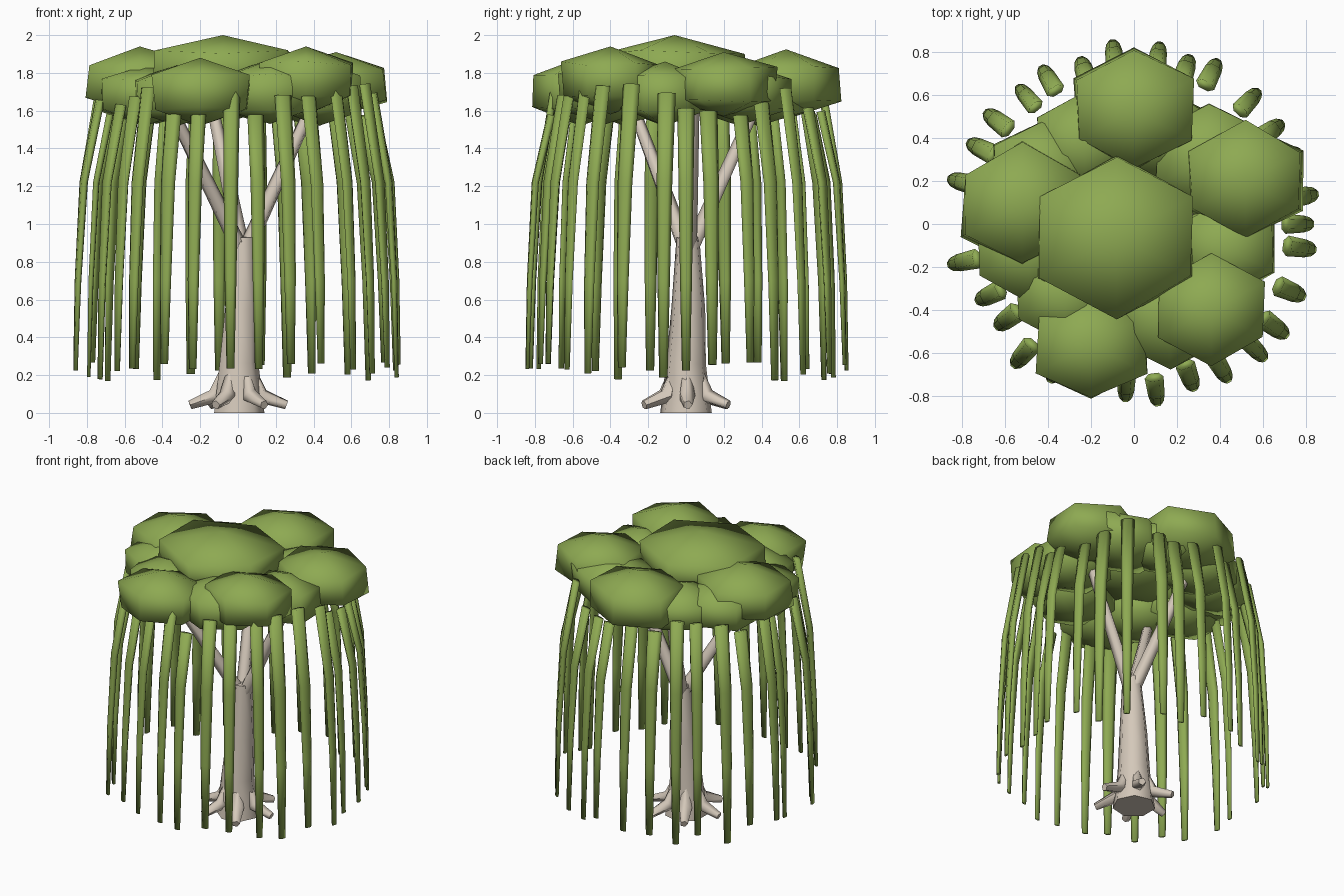
import bpy, bmesh, math, random
from mathutils import Vector

if "Cube" in bpy.data.objects:
    bpy.data.objects.remove(bpy.data.objects["Cube"])

random.seed(4)


def material(name, rgb):
    m = bpy.data.materials.new(name)
    m.diffuse_color = (*rgb, 1)
    m.use_nodes = True
    m.node_tree.nodes["Principled BSDF"].inputs["Base Color"].default_value = m.diffuse_color
    return m


LEAF = material("leaf green", (0.27, 0.40, 0.085))
BARK = material("pale bark", (0.66, 0.58, 0.49))


def finish(name, bm, mat, angle):
    bmesh.ops.recalc_face_normals(bm, faces=bm.faces)
    me = bpy.data.meshes.new(name)
    bm.to_mesh(me)
    bm.free()
    me.materials.append(mat)
    ob = bpy.data.objects.new(name, me)
    bpy.context.collection.objects.link(ob)
    bpy.ops.object.select_all(action='DESELECT')
    ob.select_set(True)
    bpy.context.view_layer.objects.active = ob
    bpy.ops.object.shade_smooth_by_angle(angle=math.radians(angle))
    return ob


def tube(name, pts, radii, sides, mat, side, flat=1.0, angle=75):
    """Tapered tube; 'side' is the wide axis, 'flat' squashes the other axis."""
    bm = bmesh.new()
    pts = [Vector(p) for p in pts]
    rings = []
    for i, (p, r) in enumerate(zip(pts, radii)):
        t = (pts[min(i + 1, len(pts) - 1)] - pts[max(i - 1, 0)]).normalized()
        u = side.normalized()
        v = u.cross(t).normalized()
        rings.append([bm.verts.new(p + u * r * math.cos(a) + v * r * flat * math.sin(a))
                      for a in (2 * math.pi * k / sides for k in range(sides))])
    for a, b in zip(rings, rings[1:]):
        for k in range(sides):
            n = (k + 1) % sides
            bm.faces.new((a[k], a[n], b[n], b[k]))
    bm.faces.new(rings[0])
    bm.faces.new(rings[-1])
    return finish(name, bm, mat, angle)


# Trunk: flared foot, slight lean
trunk = tube("trunk", [(0, 0, 0), (0, 0, 0.26), (0.015, 0.012, 0.55), (0.028, 0.01, 0.93)],
             [0.14, 0.108, 0.092, 0.062], 7, BARK, Vector((1, 0, 0)))
for v in trunk.data.vertices:      # keep the foot level
    if v.co.z < 0.1:
        v.co.z = 0

# Roots: six bent legs around the foot
for k in range(6):
    a = math.radians(60 * k + 2)
    d = Vector((math.cos(a), math.sin(a), 0))
    reach = random.uniform(0.25, 0.28)
    tube(f"root_{k + 1}",
         [d * 0.07 + Vector((0, 0, 0.24)), d * 0.12 + Vector((0, 0, 0.09)),
          d * reach + Vector((0, 0, 0.042))],
         [0.02, 0.045, 0.025], 5, BARK, Vector((-d.y, d.x, 0)))

# Branches: spread from the trunk top into the canopy
for k, (x, y) in enumerate([(0.40, 0.04), (-0.14, 0.38), (-0.37, -0.29)]):
    d = Vector((x, y, 0)).normalized()
    tube(f"branch_{k + 1}", [(0.025 + d.x * 0.025, 0.01 + d.y * 0.025, 0.88), (x, y, 1.64)],
         [0.046, 0.032], 5, BARK, Vector((-d.y, d.x, 0)))

# Canopy clumps: six-sided low-poly spheres (x, y, z centre, ring radius, half height)
CLUMPS = [
    (-0.08, -0.06, 1.82, 0.37, 0.18),
    (0.00, 0.53, 1.74, 0.28, 0.185),
    (0.52, 0.20, 1.74, 0.27, 0.17),
    (-0.52, 0.09, 1.76, 0.285, 0.18),
    (-0.20, -0.56, 1.70, 0.26, 0.18),
    (0.36, -0.40, 1.76, 0.25, 0.18),
    (0.17, -0.42, 1.70, 0.25, 0.17),
    (-0.43, 0.25, 1.69, 0.23, 0.16),
    (-0.23, 0.38, 1.68, 0.23, 0.16),
    (-0.49, -0.12, 1.68, 0.24, 0.16),
    (-0.32, -0.33, 1.68, 0.23, 0.16),
    (0.35, 0.31, 1.69, 0.25, 0.16),
    (0.43, -0.11, 1.69, 0.23, 0.17),
    (0.12, 0.42, 1.68, 0.21, 0.15),
]
for k, (x, y, z, r, h) in enumerate(CLUMPS):
    bm = bmesh.new()
    bmesh.ops.create_uvsphere(bm, u_segments=6, v_segments=3, radius=1)
    for v in bm.verts:
        c = v.co.copy()
        j = random.uniform(0.95, 1.06) / 0.866
        pole = abs(c.z) > 0.9
        v.co = (x + c.x * r * j * 1.1, y + c.y * r * j,
                z + c.z * h + (0 if pole else random.uniform(-0.012, 0.012)))
    finish(f"canopy_clump_{k + 1}", bm, LEAF, 180)

# Hanging strands: flat tapered ribbons, listed by the position of the lower tip
TIPS = [(-.10, .85), (.12, .84), (.26, .78), (.39, .76), (.58, .62), (.69, .47), (.77, .34),
        (.85, .14), (.83, 0), (.84, -.12), (.79, -.34), (.71, -.52), (.61, -.63), (.44, -.73),
        (.28, -.77), (.11, -.84), (-.04, -.82), (-.24, -.78), (-.39, -.73), (-.56, -.66),
        (-.64, -.48), (-.73, -.36), (-.86, -.19), (-.79, .02), (-.86, .21), (-.77, .38),
        (-.69, .52), (-.54, .64), (-.43, .73), (-.25, .77)]
for k, (x, y) in enumerate(TIPS):
    d = Vector((x, y, 0))
    top, low = random.uniform(1.57, 1.74), random.uniform(0.17, 0.27)
    w = random.uniform(0.95, 1.1)
    tube(f"hanging_strand_{k + 1}",
         [d * 0.85 + Vector((0, 0, top)), d * 0.95 + Vector((0, 0, 1.22)),
          d * 0.985 + Vector((0, 0, 0.7)), d + Vector((0, 0, low))],
         [0.045 * w, 0.039 * w, 0.031 * w, 0.021 * w], 6, LEAF,
         Vector((-y, x, 0)), flat=0.5, angle=180)
